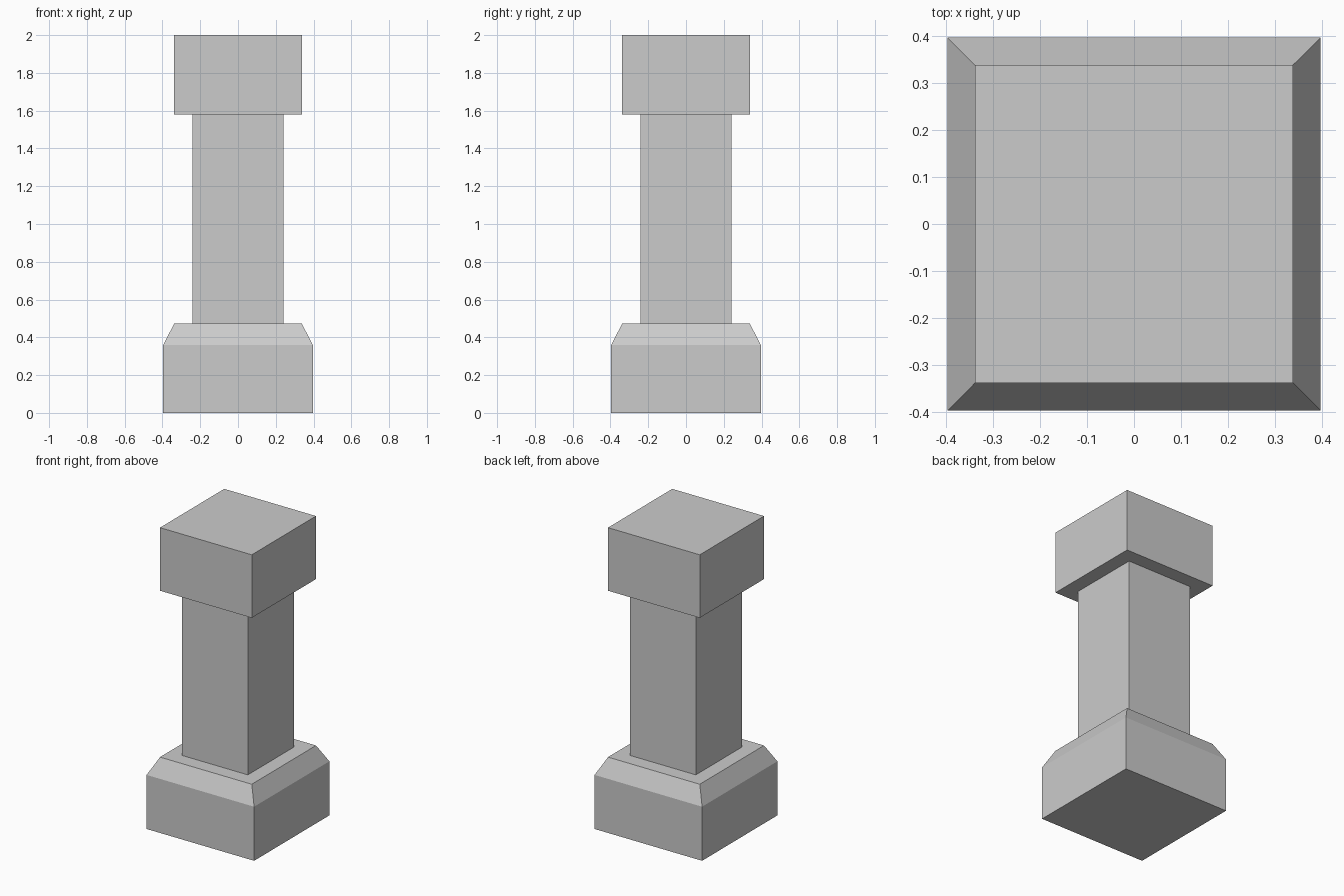
import bpy
import bmesh

default = bpy.data.objects.get("Cube")
if default:
    bpy.data.objects.remove(default, do_unlink=True)

# Plain grey stone
stone = bpy.data.materials.new("grey stone")
stone.use_nodes = True
stone.diffuse_color = (0.6, 0.6, 0.6, 1)
stone.node_tree.nodes["Principled BSDF"].inputs["Base Color"].default_value = (0.6, 0.6, 0.6, 1)


def square_stack(name, levels):
    """Solid with a square section, through (half width, height) levels."""
    bm = bmesh.new()
    rings = [[bm.verts.new((sx * h, sy * h, z))
              for sx, sy in ((-1, -1), (1, -1), (1, 1), (-1, 1))]
             for h, z in levels]
    bm.faces.new(rings[0][::-1])
    bm.faces.new(rings[-1])
    for low, high in zip(rings, rings[1:]):
        for i in range(4):
            j = (i + 1) % 4
            bm.faces.new((low[i], low[j], high[j], high[i]))
    mesh = bpy.data.meshes.new(name)
    bm.to_mesh(mesh)
    bm.free()
    mesh.materials.append(stone)
    obj = bpy.data.objects.new(name, mesh)
    bpy.context.collection.objects.link(obj)
    return obj


# Plinth with a sloped shoulder, square shaft, and block capital
square_stack("base", [(0.396, 0), (0.396, 0.36), (0.338, 0.472)])
square_stack("shaft", [(0.242, 0.472), (0.242, 1.58)])
square_stack("capital", [(0.338, 1.58), (0.338, 2)])
